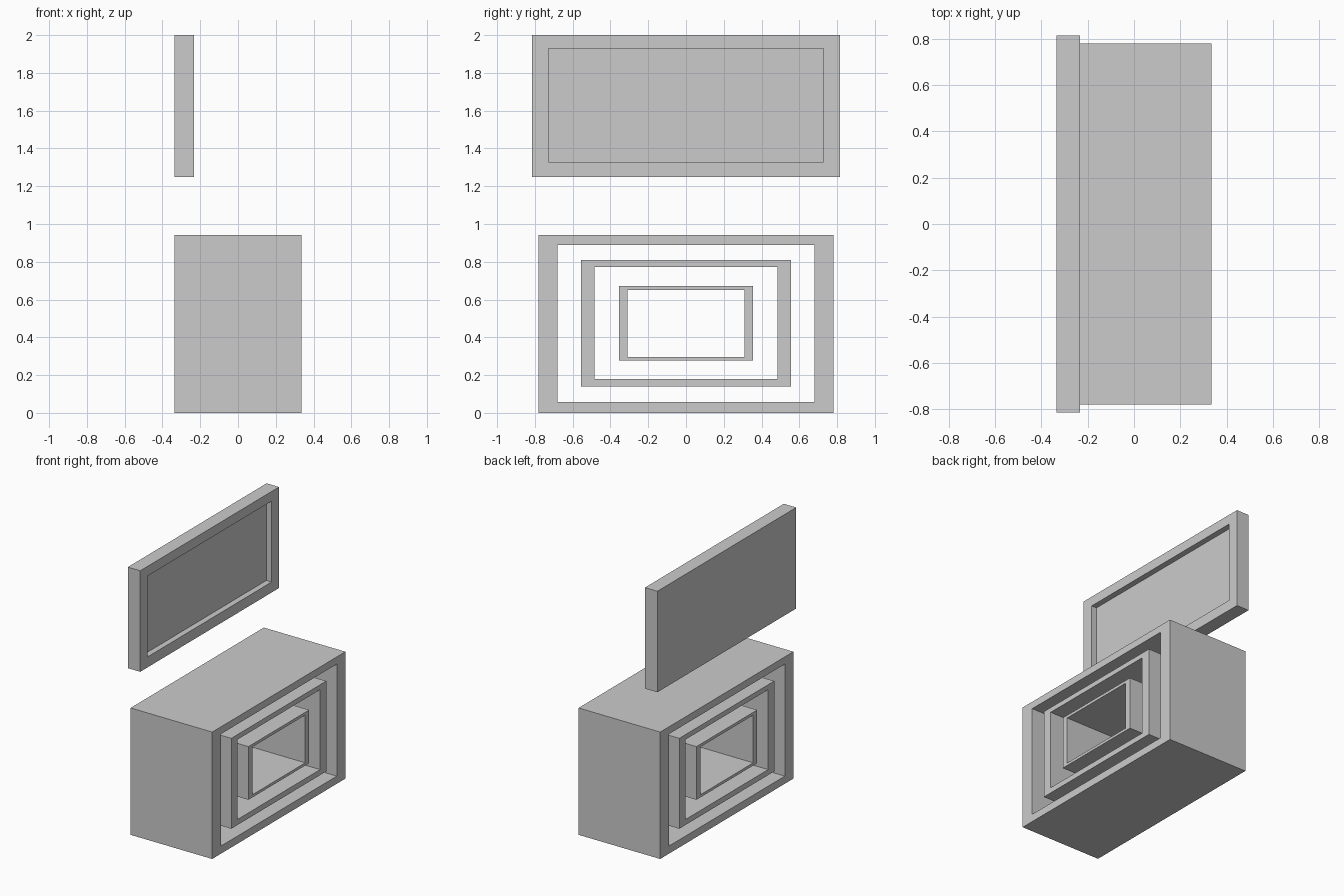
import bpy, bmesh

if "Cube" in bpy.data.objects:
    bpy.data.objects.remove(bpy.data.objects["Cube"])


def rect(bm, x, hy, z0, z1):
    """Corner loop of a rectangle facing along x."""
    return [bm.verts.new((x, y, z)) for y, z in
            ((-hy, z0), (hy, z0), (hy, z1), (-hy, z1))]


def bridge(bm, a, b):
    for i in range(4):
        j = (i + 1) % 4
        bm.faces.new((a[i], a[j], b[j], b[i]))


def build(name, loops, closed):
    """Skin successive rectangles; join the ends as a ring or cap them."""
    bm = bmesh.new()
    rings = [rect(bm, *l) for l in loops]
    for a, b in zip(rings, rings[1:]):
        bridge(bm, a, b)
    if closed:
        bridge(bm, rings[-1], rings[0])
    else:
        bm.faces.new(rings[0])
        bm.faces.new(rings[-1])
    bmesh.ops.recalc_face_normals(bm, faces=bm.faces)
    mesh = bpy.data.meshes.new(name)
    bm.to_mesh(mesh)
    bm.free()
    obj = bpy.data.objects.new(name, mesh)
    bpy.context.collection.objects.link(obj)


D = 0.335  # half depth

# Three nested open sleeves: outer half width, z range, inner half width, z range
sleeves = {
    "outer_sleeve": (0.781, 0.0, 0.942, 0.68, 0.057, 0.888),
    "middle_sleeve": (0.557, 0.139, 0.810, 0.485, 0.180, 0.773),
    "inner_sleeve": (0.356, 0.277, 0.672, 0.31, 0.297, 0.651),
}
for name, (oy, oz0, oz1, iy, iz0, iz1) in sleeves.items():
    build(name, [(-D, oy, oz0, oz1), (D, oy, oz0, oz1),
                 (D, iy, iz0, iz1), (-D, iy, iz0, iz1)], True)

# Raised lid panel with a shallow recess on its inner face
build("lid_panel", [(-D, 0.814, 1.25, 2.0), (-0.233, 0.814, 1.25, 2.0),
                    (-0.233, 0.727, 1.328, 1.928),
                    (-0.276, 0.727, 1.328, 1.928)], False)
